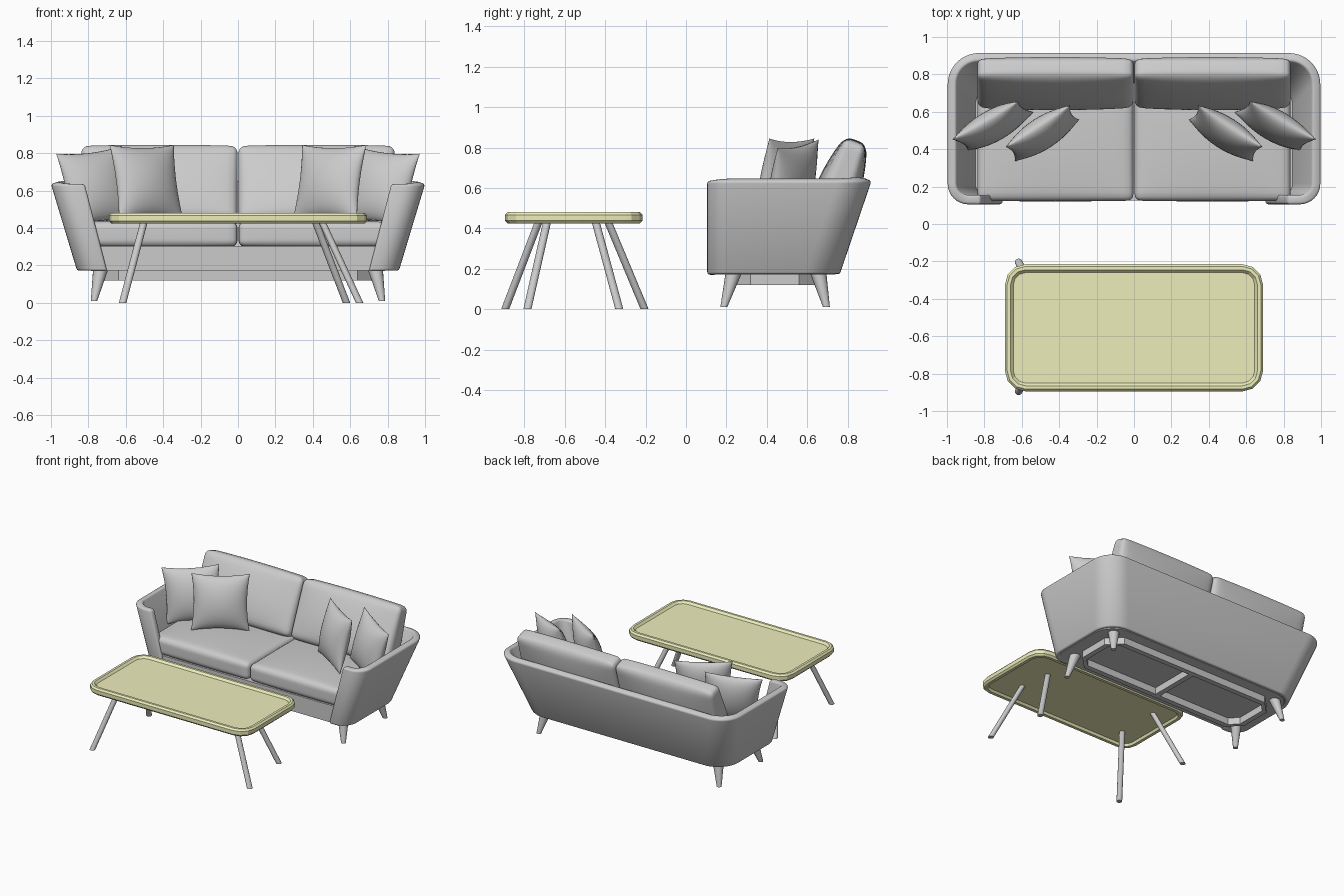
import bpy, bmesh
from math import sin, cos, pi, radians
from mathutils import Vector

if "Cube" in bpy.data.objects:
    bpy.data.objects.remove(bpy.data.objects["Cube"])


def finish(name, bm, recalc=True, angle=35):
    if recalc:
        bmesh.ops.recalc_face_normals(bm, faces=bm.faces)
    me = bpy.data.meshes.new(name)
    bm.to_mesh(me)
    bm.free()
    ob = bpy.data.objects.new(name, me)
    bpy.context.collection.objects.link(ob)
    bpy.ops.object.select_all(action='DESELECT')
    ob.select_set(True)
    bpy.context.view_layer.objects.active = ob
    bpy.ops.object.shade_smooth_by_angle(angle=radians(angle))
    return ob


def loft(name, loops, cyclic=True, wrap=False, caps=False, angle=35):
    """Skin a list of point loops; wrap joins the last loop to the first."""
    bm = bmesh.new()
    rows = [[bm.verts.new(p) for p in loop] for loop in loops]
    n = len(rows[0])
    for a, b in zip(rows, rows[1:] + ([rows[0]] if wrap else [])):
        for i in range(n if cyclic else n - 1):
            j = (i + 1) % n
            bm.faces.new((a[j], a[i], b[i], b[j]))
    if caps:
        bm.faces.new(rows[0])
        bm.faces.new(rows[-1])
    return finish(name, bm, cyclic, angle)


def arc(cx, cy, r, start, n):
    """Quarter arc, running clockwise seen from above."""
    return [(cx + r * cos(start - pi / 2 * i / n), cy + r * sin(start - pi / 2 * i / n))
            for i in range(n + 1)]


def rrect(cy, hx, hy, r, z, n, inset=0):
    hx, hy, r = hx - inset, hy - inset, r - inset
    pts = []
    for sx, sy, a in ((-1, -1, 1.5), (-1, 1, 1), (1, 1, .5), (1, -1, 0)):
        pts += arc(sx * (hx - r), cy + sy * (hy - r), r, a * pi, n)
    return [(x, y, z) for x, y in pts]


def sofa_plan(t, inset=0):
    """Outline of the sofa body: t=0 at its bottom, t=1 at the arm tops."""
    hx, y0, y1 = .86 + .14 * t - inset, .105 + inset, .76 + .158 * t - inset
    rf, rb = .11, .17
    half = [(-.70 - .12 * t, y0)] + arc(-hx + rf, y0 + rf, rf, 1.5 * pi, 8) \
        + arc(-hx + rb, y1 - rb, rb, pi, 10)
    pts = half + [(-x, y) for x, y in reversed(half)]
    return [(x, y, .17 + .465 * t) for x, y in pts]


def cushion(name, size, loc, rot=(0, 0, 0), r=.035, bulge=(0, 0, 0), taper=0):
    """Rounded box with puffed faces; taper thins the depth toward the top."""
    bm = bmesh.new()
    bmesh.ops.create_cube(bm, size=2)
    bmesh.ops.subdivide_edges(bm, edges=bm.edges, cuts=17, use_grid_fill=True)
    half = Vector(size) / 2
    for v in bm.verts:
        u = v.co.copy()
        # crowd the grid toward the borders so the rounding has enough loops
        p = Vector([sin(c * pi / 2) * h for c, h in zip(u, half)])
        core = Vector([max(-h + r, min(h - r, c)) for c, h in zip(p, half)])
        d = p - core
        if d.length > 1e-6:
            p = core + d.normalized() * r
        w = [1 - (c / h) ** 2 for c, h in zip(p, half)]
        for k in range(3):
            puff = max(0, w[(k + 1) % 3] * w[(k + 2) % 3]) ** .7
            p[k] += bulge[k] * puff * (p[k] / half[k])
        p.y *= 1 - taper * (p.z / half.z + 1) / 2
        v.co = p
    ob = finish(name, bm, angle=60)
    ob.location, ob.rotation_euler = loc, [radians(a) for a in rot]


def pillow(name, loc, rot, s=.205, t=.078, n=18):
    """Throw pillow: two puffed sheets with pinched sides and pointed corners."""
    bm = bmesh.new()
    for side in (-1, 1):
        new = bmesh.ops.create_grid(bm, x_segments=n, y_segments=n, size=1)['verts']
        for v in new:
            a, b = sin(v.co.x * pi / 2), sin(v.co.y * pi / 2)
            h = max(0, (1 - a * a) * (1 - b * b)) ** .55
            v.co = (s * a * (1 - .09 * (1 - b * b)), side * t * h,
                    s * b * (1 - .09 * (1 - a * a)))
    bmesh.ops.remove_doubles(bm, verts=bm.verts, dist=1e-5)
    ob = finish(name, bm, angle=80)
    ob.location, ob.rotation_euler = loc, [radians(a) for a in rot]


def rod(name, top, foot, r_top, r_foot, n=16):
    """Round leg with level ends."""
    loft(name, [[(p[0] + r * cos(2 * pi * i / n), p[1] + r * sin(2 * pi * i / n), p[2])
                 for i in range(n)] for p, r in ((top, r_top), (foot, r_foot))], caps=True)


# Sofa shell: arms and back in one wrapped wall
shell = loft("sofa_shell", [sofa_plan(t) for t in (0, .5, 1)], cyclic=False)
sol = shell.modifiers.new("thickness", 'SOLIDIFY')
sol.thickness, sol.offset, sol.use_even_offset = .05, -1, True
bev = shell.modifiers.new("soft_edges", 'BEVEL')
bev.width, bev.segments, bev.limit_method = .014, 3, 'ANGLE'
bev.angle_limit = radians(50)

# Sofa base under the cushions
loft("sofa_base", [sofa_plan(t, .02) for t in (.005, .29)], caps=True)

# Seat, back and throw cushions, left and right
for s, side in ((-1, "left"), (1, "right")):
    cushion(f"{side}_seat_cushion", (.835, .66, .13), (s * .42, .455, .367),
            bulge=(0, .004, .022))
    cushion(f"{side}_back_cushion", (.835, .17, .43), (s * .42, .765, .625),
            (-20, 0, 0), r=.04, bulge=(0, .045, .01), taper=.35)
    pillow(f"{side}_inner_pillow", (s * .49, .485, .645), (-13, 0, -s * 33))
    pillow(f"{side}_outer_pillow", (s * .755, .525, .62), (-13, s * 6, -s * 30))

# Sofa under-frame with a middle bar
loft("sofa_frame", [rrect(.44, .74, .22, .10, z, 1, i)
                    for i, z in ((0, .12), (0, .172), (.04, .172), (.04, .12))], wrap=True)
loft("sofa_frame_bar", [rrect(.44, .02, .20, .002, z, 1) for z in (.12, .172)], caps=True)

# Sofa legs, tapered and splayed
for s, side in ((-1, "left"), (1, "right")):
    rod(f"sofa_front_leg_{side}", (s * .735, .235, .175), (s * .77, .187, .01), .04, .017)
    rod(f"sofa_back_leg_{side}", (s * .735, .655, .175), (s * .77, .695, .01), .04, .017)

# Tray table top with raised rim
profile = [(.045, .442), (.035, .425), (.012, .425), (0, .438), (0, .467),
           (.012, .48), (.03, .48), (.045, .464)]
tray = loft("table_top", [rrect(-.555, .69, .34, .11, z, 3, i) for i, z in profile],
            caps=True, angle=20)
mat = bpy.data.materials.new("pale_yellow")
mat.diffuse_color = (.85, .85, .5, .6)
mat.use_nodes = True
mat.node_tree.nodes["Principled BSDF"].inputs["Base Color"].default_value = mat.diffuse_color
tray.data.materials.append(mat)

# Table legs, splayed outward unevenly
for name, top, foot in (
        ("front_left", (-.50, -.725), (-.617, -.895)),
        ("back_left", (-.50, -.39), (-.617, -.205)),
        ("front_right", (.445, -.685), (.65, -.785)),
        ("back_right", (.41, -.45), (.58, -.33))):
    rod(f"table_leg_{name}", (*top, .443), (*foot, 0), .02, .02)
